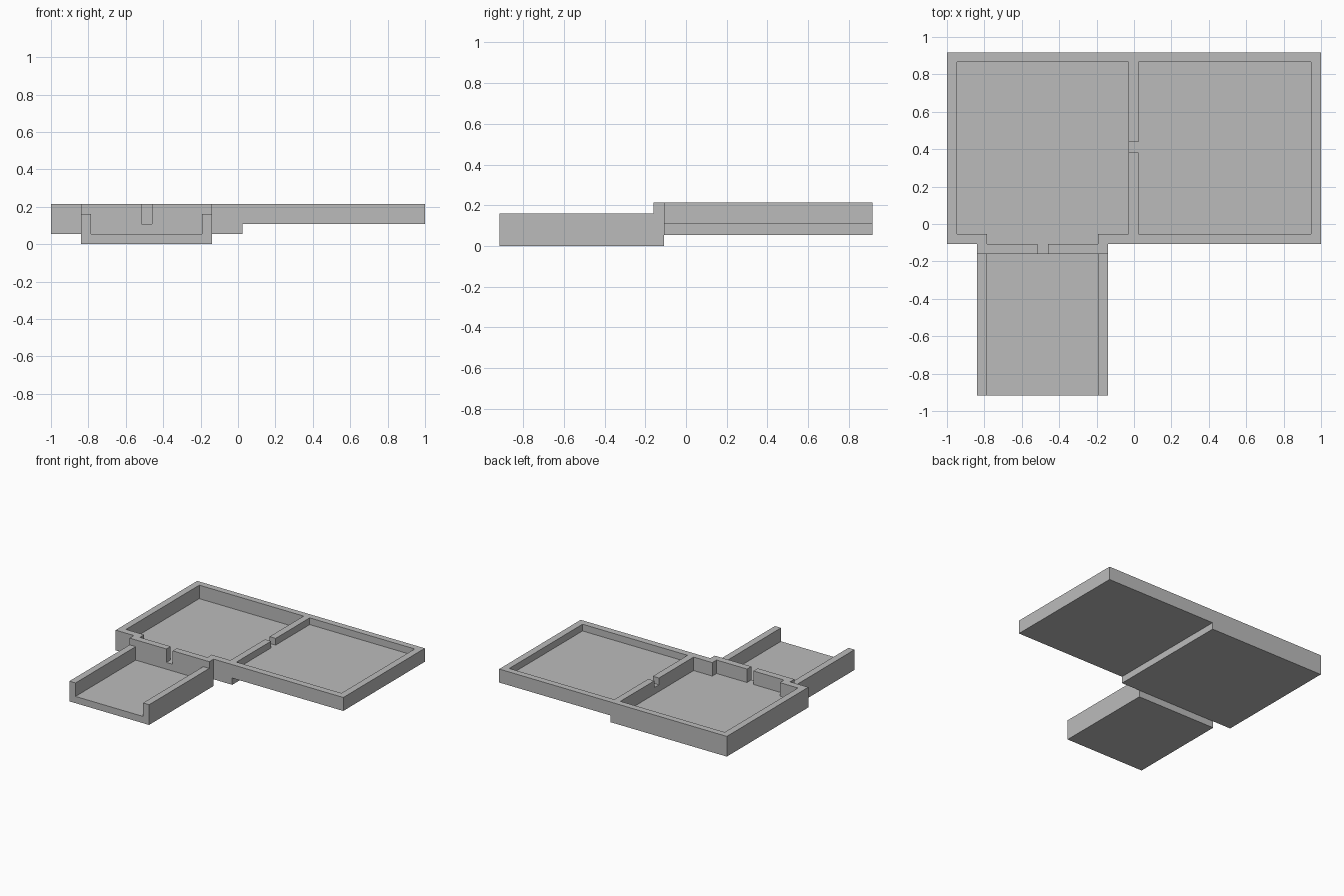
import bpy
import bmesh
from mathutils import Vector

default = bpy.data.objects.get("Cube")
if default:
    bpy.data.objects.remove(default, do_unlink=True)

grey = bpy.data.materials.new("plain grey")
grey.use_nodes = True
colour = (0.5, 0.5, 0.5, 1)
grey.diffuse_color = colour
grey.node_tree.nodes["Principled BSDF"].inputs["Base Color"].default_value = colour

# Shared levels and outlines: each storey steps up by one slab thickness
T = 0.0535
TOP, ABOVE = 4 * T, 0.4
BACK, FRONT = 0.916, -0.916
JOIN = -2 * T              # where the tray meets the tanks
SPLIT = 0.024              # right face of the dividing wall
TRAY_L, TRAY_R = -0.84, -0.14


def box(name, x, y, z):
    """Add a box from its (low, high) ranges."""
    low, high = Vector((x[0], y[0], z[0])), Vector((x[1], y[1], z[1]))
    mesh = bpy.data.meshes.new(name)
    bm = bmesh.new()
    bmesh.ops.create_cube(bm, size=1)
    for v in bm.verts:
        v.co = (low + high) / 2 + v.co * (high - low)
    bm.to_mesh(mesh)
    bm.free()
    mesh.materials.append(grey)
    obj = bpy.data.objects.new(name, mesh)
    bpy.context.collection.objects.link(obj)
    return obj


def carved(name, solid, cuts):
    """Add a box and carve the given boxes out of it."""
    obj = box(name, *solid)
    for cut in cuts:
        cutter = box("cutter", *cut)
        cutter.hide_render = True
        mod = obj.modifiers.new("carve", 'BOOLEAN')
        mod.operation, mod.solver, mod.object = 'DIFFERENCE', 'EXACT', cutter
        graph = bpy.context.evaluated_depsgraph_get()
        mesh = bpy.data.meshes.new_from_object(obj.evaluated_get(graph))
        obj.modifiers.clear()
        obj.data = mesh
        bpy.data.objects.remove(cutter, do_unlink=True)
    return obj


inner_y = (JOIN + T, BACK - T + 0.003)
channel_x = (TRAY_L + T, TRAY_R - T)

# Deep tank: pocket, mouth towards the tray, notch in the dividing wall
carved("left_tank", ((-1, SPLIT), (JOIN, BACK), (T, TOP)), [
    ((-1 + T, SPLIT - T), inner_y, (2 * T, ABOVE)),
    (channel_x, (JOIN - T, JOIN + 2 * T), (2 * T, ABOVE)),
    ((SPLIT - 2 * T, SPLIT + T), (0.382, 0.438), (3 * T, ABOVE)),
])

# Shallow tank: open on the side of the dividing wall
carved("right_tank", ((SPLIT, 1), (JOIN, BACK), (2 * T, TOP)), [
    ((SPLIT - T, 1 - T), inner_y, (3 * T, ABOVE)),
])

# Low tray: lowered side walls, open-ended channel, slot in the end wall
carved("outflow_tray", ((TRAY_L, TRAY_R), (FRONT, JOIN), (0, TOP)), [
    ((TRAY_L - T, TRAY_R + T), (FRONT - T, JOIN - T), (3 * T, ABOVE)),
    (channel_x, (FRONT - T, JOIN - T), (T, ABOVE)),
    ((-0.517, -0.461), (JOIN - 2 * T, JOIN + T), (2 * T, ABOVE)),
])
